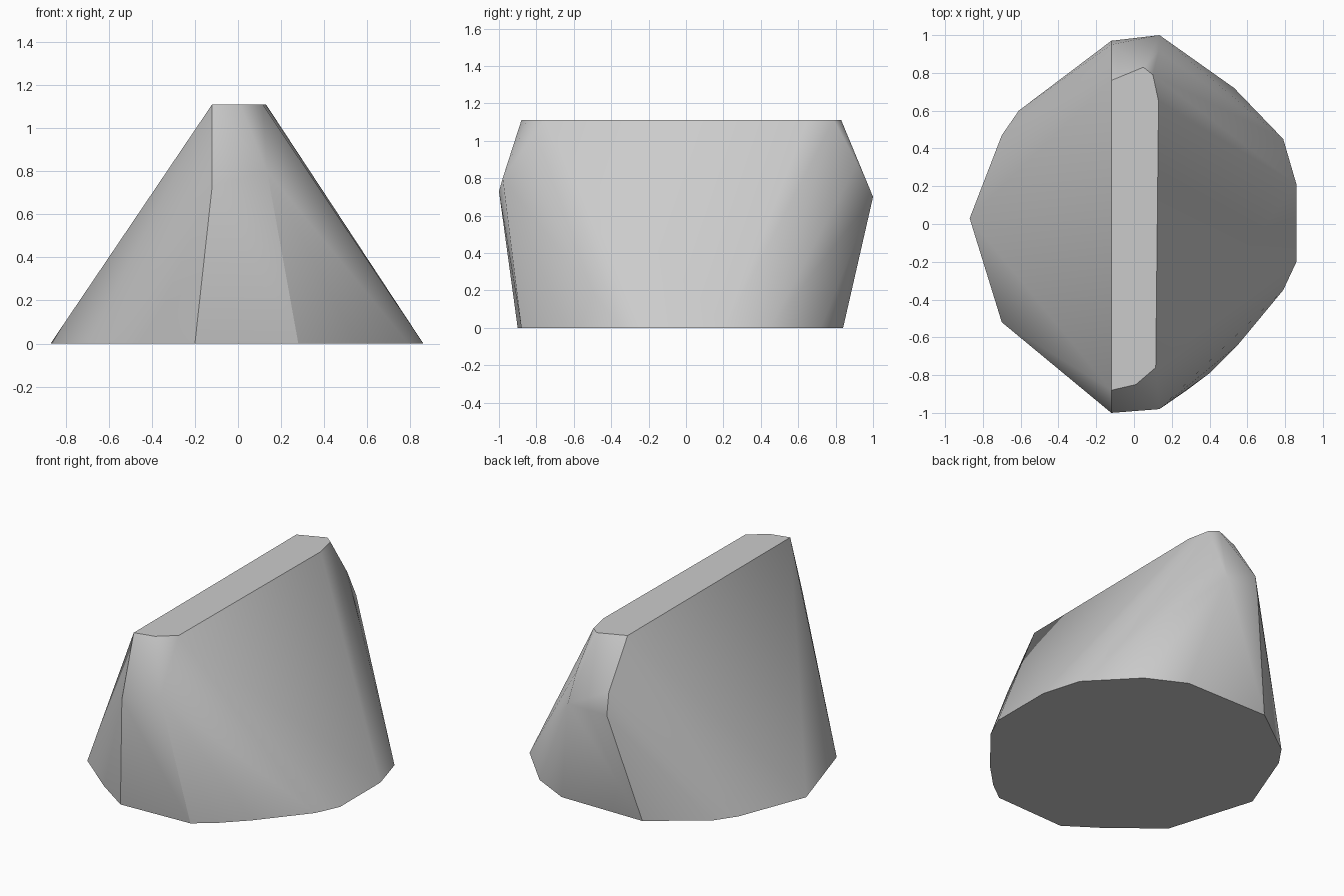
import bpy, bmesh, math

cube = bpy.data.objects.get("Cube")
if cube:
    bpy.data.objects.remove(cube, do_unlink=True)

grey = bpy.data.materials.new("stone_grey")
grey.use_nodes = True
colour = (0.6, 0.6, 0.6, 1)
grey.diffuse_color = colour
grey.node_tree.nodes["Principled BSDF"].inputs["Base Color"].default_value = colour

# Outline of the flat base
base = [(-.87, .03), (-.70, -.52), (-.42, -.75), (-.20, -.90), (.28, -.88),
        (.40, -.79), (.55, -.64), (.79, -.35), (.86, -.20), (.86, .21),
        (.79, .45), (.53, .72), (.29, .84), (-.28, .84), (-.61, .60), (-.70, .47)]
# Narrow flat ridge along the top
ridge = [(-.12, -.88), (.01, -.85), (.115, -.76), (.13, .65),
         (.10, .79), (.05, .83), (-.12, .76)]
# Bulging corners at the two ends of the ridge
ends = [(-.12, -1, .73), (.135, -.98, .80), (.135, 1, .70),
        (.13, .915, .88), (-.12, .97, .68), (-.12, .95, .82)]

points = [(x, y, 0) for x, y in base] + [(x, y, 1.11) for x, y in ridge] + ends

# Wrap the outlines in one convex rock shape
bm = bmesh.new()
for p in points:
    bm.verts.new(p)
hull = bmesh.ops.convex_hull(bm, input=bm.verts[:])
loose = [v for v in bm.verts if not v.link_faces]
bmesh.ops.delete(bm, geom=loose, context='VERTS')
bmesh.ops.dissolve_limit(bm, angle_limit=math.radians(1),
                         verts=bm.verts[:], edges=bm.edges[:])
bmesh.ops.recalc_face_normals(bm, faces=bm.faces[:])
mesh = bpy.data.meshes.new("rock")
bm.to_mesh(mesh)
bm.free()

rock = bpy.data.objects.new("rock", mesh)
mesh.materials.append(grey)
bpy.context.collection.objects.link(rock)
bpy.ops.object.select_all(action='DESELECT')
rock.select_set(True)
bpy.context.view_layer.objects.active = rock
bpy.ops.object.shade_smooth_by_angle(angle=math.radians(30))
